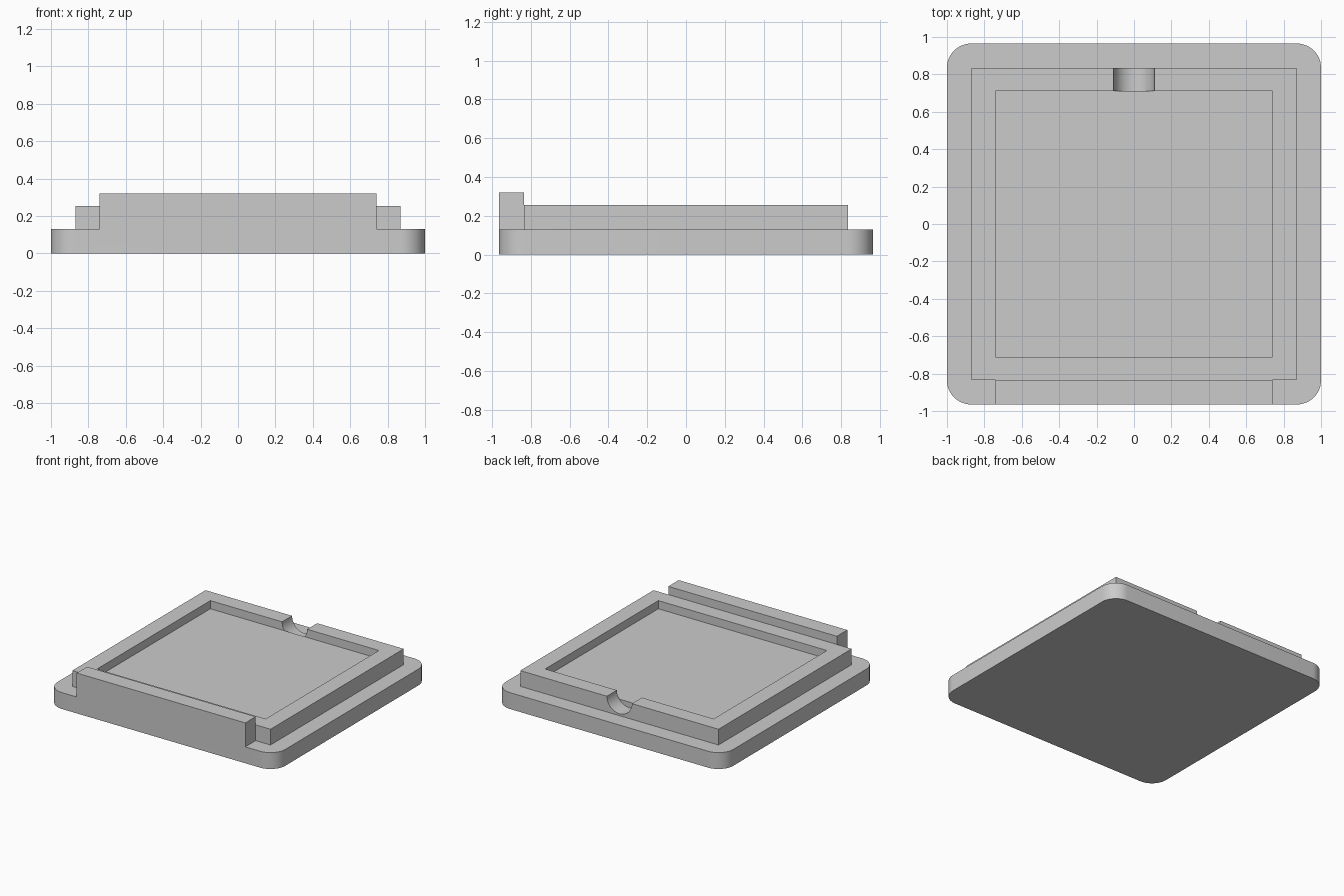
import bpy
import bmesh
from math import cos, sin, pi, radians

cube = bpy.data.objects.get("Cube")
if cube:
    bpy.data.objects.remove(cube, do_unlink=True)

# Main measurements
BASE_X, BASE_Y, BASE_TOP = 1.0, 0.965, 0.13
FRAME_X, FRAME_Y, FRAME_TOP = 0.87, 0.835, 0.255
TRAY_X, TRAY_Y, TRAY_FLOOR = 0.74, 0.71, 0.19
LIP_TOP, CORNER, NOTCH = 0.32, 0.13, 0.11

grey = bpy.data.materials.new("plain grey")
grey.use_nodes = True
COLOUR = (0.6, 0.6, 0.6, 1)
grey.diffuse_color = COLOUR
grey.node_tree.nodes["Principled BSDF"].inputs["Base Color"].default_value = COLOUR


def prism(name, outline, depth):
    """Extrude a closed outline of 3D points along a depth vector."""
    bm = bmesh.new()
    face = bm.faces.new([bm.verts.new(p) for p in outline])
    grown = bmesh.ops.extrude_face_region(bm, geom=[face], use_keep_orig=True)
    verts = [g for g in grown["geom"] if isinstance(g, bmesh.types.BMVert)]
    bmesh.ops.translate(bm, verts=verts, vec=depth)
    bmesh.ops.recalc_face_normals(bm, faces=bm.faces)
    mesh = bpy.data.meshes.new(name)
    bm.to_mesh(mesh)
    bm.free()
    mesh.materials.append(grey)
    obj = bpy.data.objects.new(name, mesh)
    bpy.context.collection.objects.link(obj)
    return obj


def block(name, x, y0, y1, z0, z1):
    outline = [(-x, y0, z0), (x, y0, z0), (x, y1, z0), (-x, y1, z0)]
    return prism(name, outline, (0, 0, z1 - z0))


def combine(target, tool, operation):
    """Apply one boolean and discard the tool."""
    mod = target.modifiers.new(operation, "BOOLEAN")
    mod.operation, mod.object, mod.solver = operation, tool, "EXACT"
    bpy.context.view_layer.objects.active = target
    bpy.ops.object.modifier_apply(modifier=mod.name)
    bpy.data.objects.remove(tool, do_unlink=True)


# Base slab with rounded corners
STEPS = 12
outline = []
for quarter, (sx, sy) in enumerate([(1, 1), (-1, 1), (-1, -1), (1, -1)]):
    for i in range(STEPS + 1):
        a = (quarter + i / STEPS) * pi / 2
        outline.append((sx * (BASE_X - CORNER) + CORNER * cos(a),
                        sy * (BASE_Y - CORNER) + CORNER * sin(a), 0))
tray = prism("tray_base", outline, (0, 0, BASE_TOP))

# Raised frame, then the front lip standing against it
combine(tray, block("frame", FRAME_X, -FRAME_Y, FRAME_Y, BASE_TOP / 2, FRAME_TOP), "UNION")
combine(tray, block("front_lip", TRAY_X, -BASE_Y, -FRAME_Y, BASE_TOP / 2, LIP_TOP), "UNION")

# Shallow square recess
combine(tray, block("recess", TRAY_X, -TRAY_Y, TRAY_Y, TRAY_FLOOR, 0.5), "DIFFERENCE")

# Half-round notch through the back rail
arc = [(NOTCH * cos(a), TRAY_Y, FRAME_TOP + NOTCH * sin(a))
       for a in (pi + pi * i / 24 for i in range(25))]
arc += [(NOTCH, TRAY_Y, 0.4), (-NOTCH, TRAY_Y, 0.4)]
combine(tray, prism("notch", arc, (0, 0.2, 0)), "DIFFERENCE")

# Smooth rounded corners, keep hard edges
bpy.ops.object.select_all(action="DESELECT")
tray.select_set(True)
bpy.context.view_layer.objects.active = tray
bpy.ops.object.shade_smooth_by_angle(angle=radians(30))
